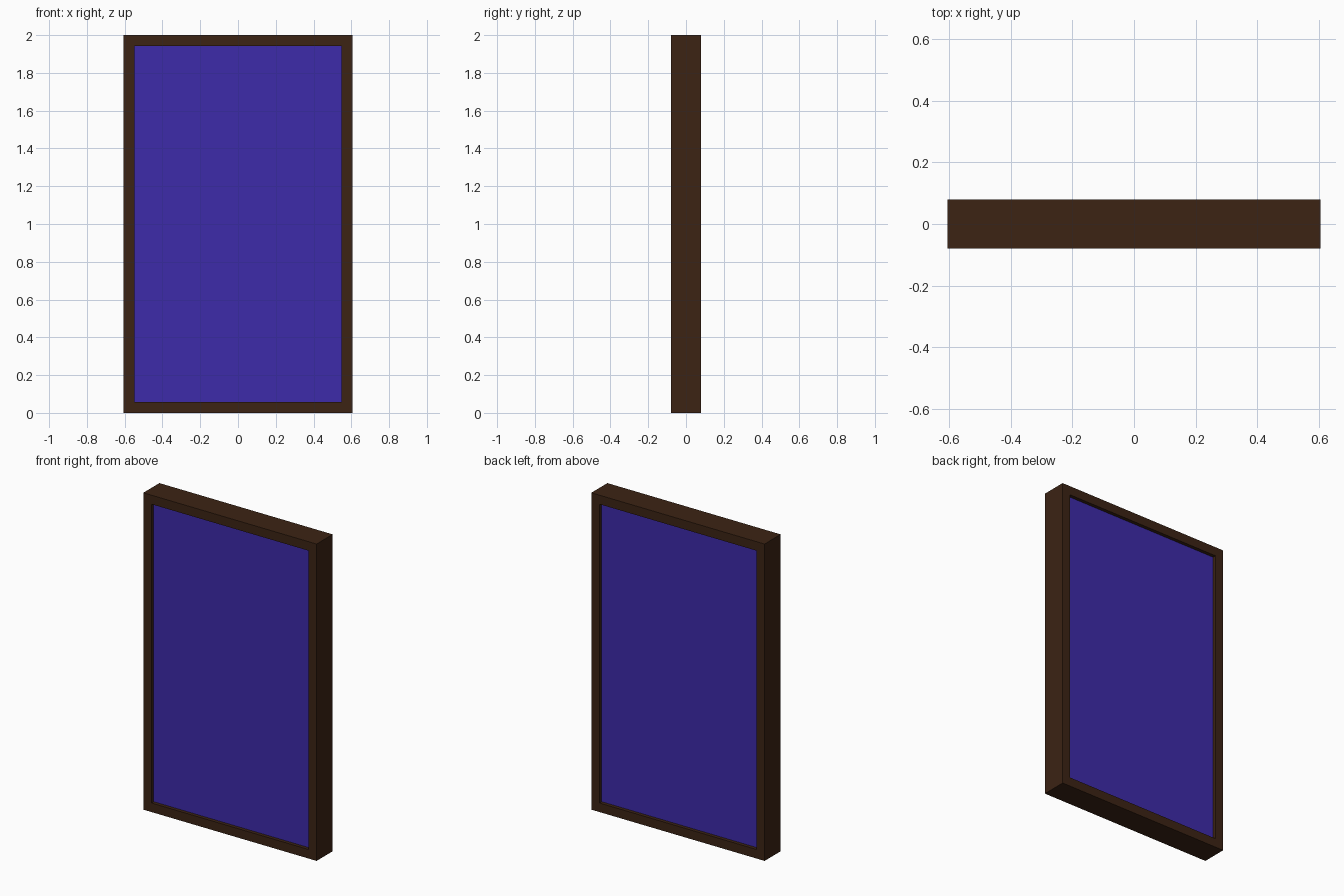
import bpy

if "Cube" in bpy.data.objects:
    bpy.data.objects.remove(bpy.data.objects["Cube"])

W, H, D = 1.21, 2.0, 0.16   # outer size
B = 0.057                   # border width
RECESS = 0.022


def material(name, color):
    m = bpy.data.materials.new(name)
    m.diffuse_color = (*color, 1)
    m.use_nodes = True
    m.node_tree.nodes["Principled BSDF"].inputs["Base Color"].default_value = m.diffuse_color
    return m


def add_mesh(name, verts, faces, mat):
    me = bpy.data.meshes.new(name)
    me.from_pydata(verts, [], faces)
    me.materials.append(mat)
    ob = bpy.data.objects.new(name, me)
    bpy.context.collection.objects.link(ob)
    return ob


def rect(w, z0, z1, y):
    return [(-w, y, z0), (w, y, z0), (w, y, z1), (-w, y, z1)]


brown = material("dark_wood", (0.045, 0.017, 0.007))
violet = material("violet_panel", (0.047, 0.024, 0.40))

# Rectangular frame: outer and inner loops, front and back
hw, iw, hd = W / 2, W / 2 - B, D / 2
verts = (rect(hw, 0, H, -hd) + rect(iw, B, H - B, -hd)
         + rect(hw, 0, H, hd) + rect(iw, B, H - B, hd))
faces = []
for i in range(4):
    j = (i + 1) % 4
    faces += [(i, j, 4 + j, 4 + i),                # front
              (8 + j, 8 + i, 12 + i, 12 + j),      # back
              (j, i, 8 + i, 8 + j),                # outside
              (4 + i, 4 + j, 12 + j, 12 + i)]      # inside
add_mesh("frame", verts, faces, brown)

# Recessed panel, visible from both sides
pd = hd - RECESS
verts = rect(iw, B, H - B, -pd) + rect(iw, B, H - B, pd)
faces = [(0, 1, 2, 3), (7, 6, 5, 4)]
faces += [((i + 1) % 4, i, 4 + i, 4 + (i + 1) % 4) for i in range(4)]
add_mesh("panel", verts, faces, violet)
